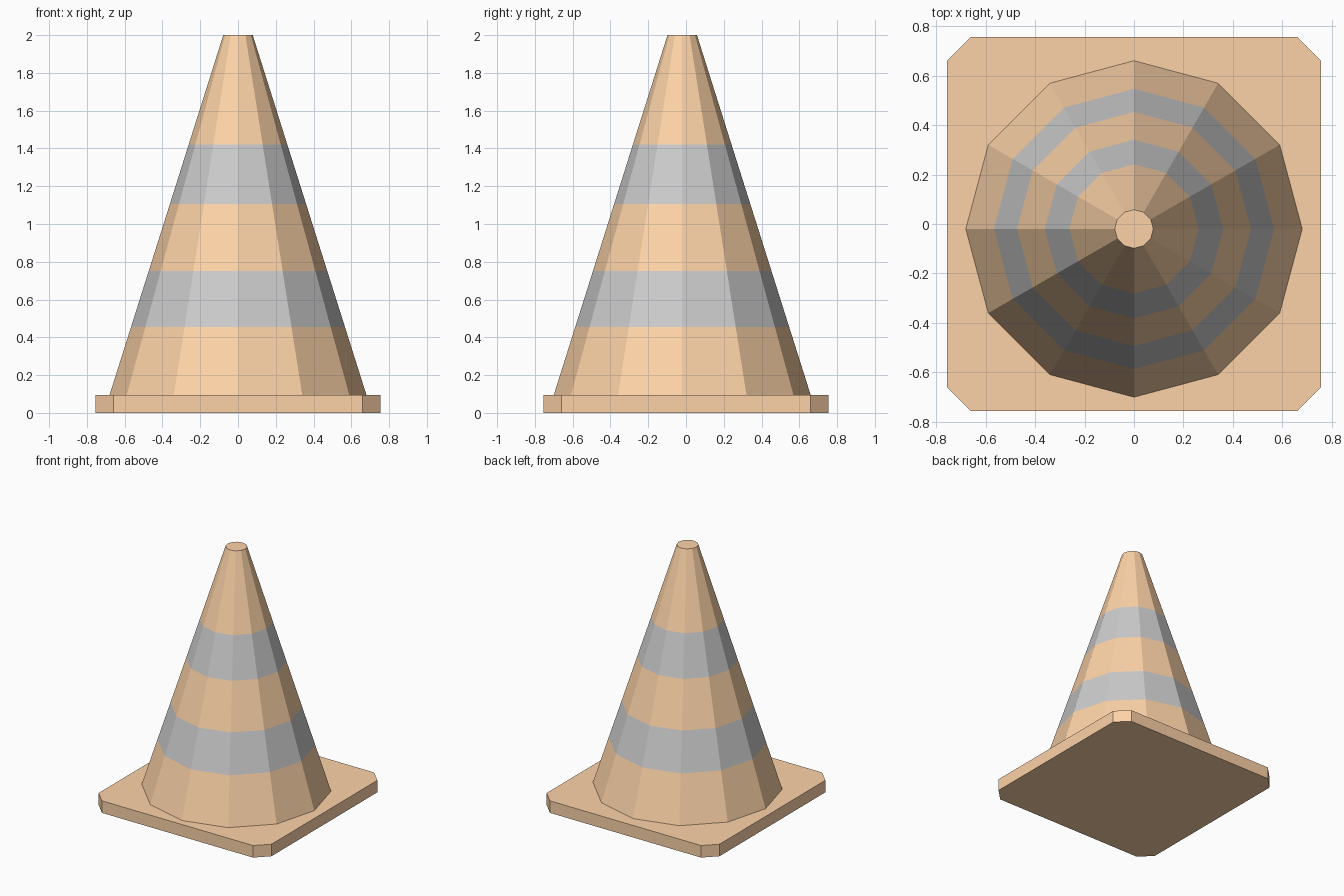
import bpy, bmesh
from math import cos, sin, pi

if "Cube" in bpy.data.objects:
    bpy.data.objects.remove(bpy.data.objects["Cube"])

SIDES = 12
CENTRE_Y = -0.02
BASE_H = 0.095


def material(name, color):
    m = bpy.data.materials.new(name)
    m.diffuse_color = (*color, 1)
    m.use_nodes = True
    m.node_tree.nodes["Principled BSDF"].inputs["Base Color"].default_value = m.diffuse_color
    return m


def finish(name, bm, mats):
    bmesh.ops.recalc_face_normals(bm, faces=bm.faces)
    mesh = bpy.data.meshes.new(name)
    bm.to_mesh(mesh)
    bm.free()
    for m in mats:
        mesh.materials.append(m)
    obj = bpy.data.objects.new(name, mesh)
    bpy.context.collection.objects.link(obj)
    return obj


orange = material("orange", (0.98, 0.65, 0.39))
grey = material("reflective_grey", (0.8, 0.8, 0.8))

# Base plate: square slab with chamfered vertical corners
bm = bmesh.new()
bmesh.ops.create_cube(bm, size=1)
for v in bm.verts:
    v.co = (v.co.x * 1.51, v.co.y * 1.51, (v.co.z + 0.5) * BASE_H)
corners = [e for e in bm.edges if abs(e.verts[0].co.z - e.verts[1].co.z) > 0.01]
bmesh.ops.bevel(bm, geom=corners, offset=0.095, segments=1, affect='EDGES')
finish("base_plate", bm, [orange])

# Cone body: straight taper split into alternating orange and grey bands
levels = [BASE_H, 0.455, 0.75, 1.105, 1.42, 2.0]
bm = bmesh.new()
rings = []
for z in levels:
    t = (z - BASE_H) / (2.0 - BASE_H)
    r = 0.68 + (0.078 - 0.68) * t
    rings.append([bm.verts.new((r * cos(2 * pi * i / SIDES),
                                CENTRE_Y + r * sin(2 * pi * i / SIDES), z))
                  for i in range(SIDES)])
for band, (low, high) in enumerate(zip(rings, rings[1:])):
    for i in range(SIDES):
        j = (i + 1) % SIDES
        face = bm.faces.new((low[i], low[j], high[j], high[i]))
        face.material_index = band % 2
bm.faces.new(rings[-1])
finish("cone_body", bm, [orange, grey])
